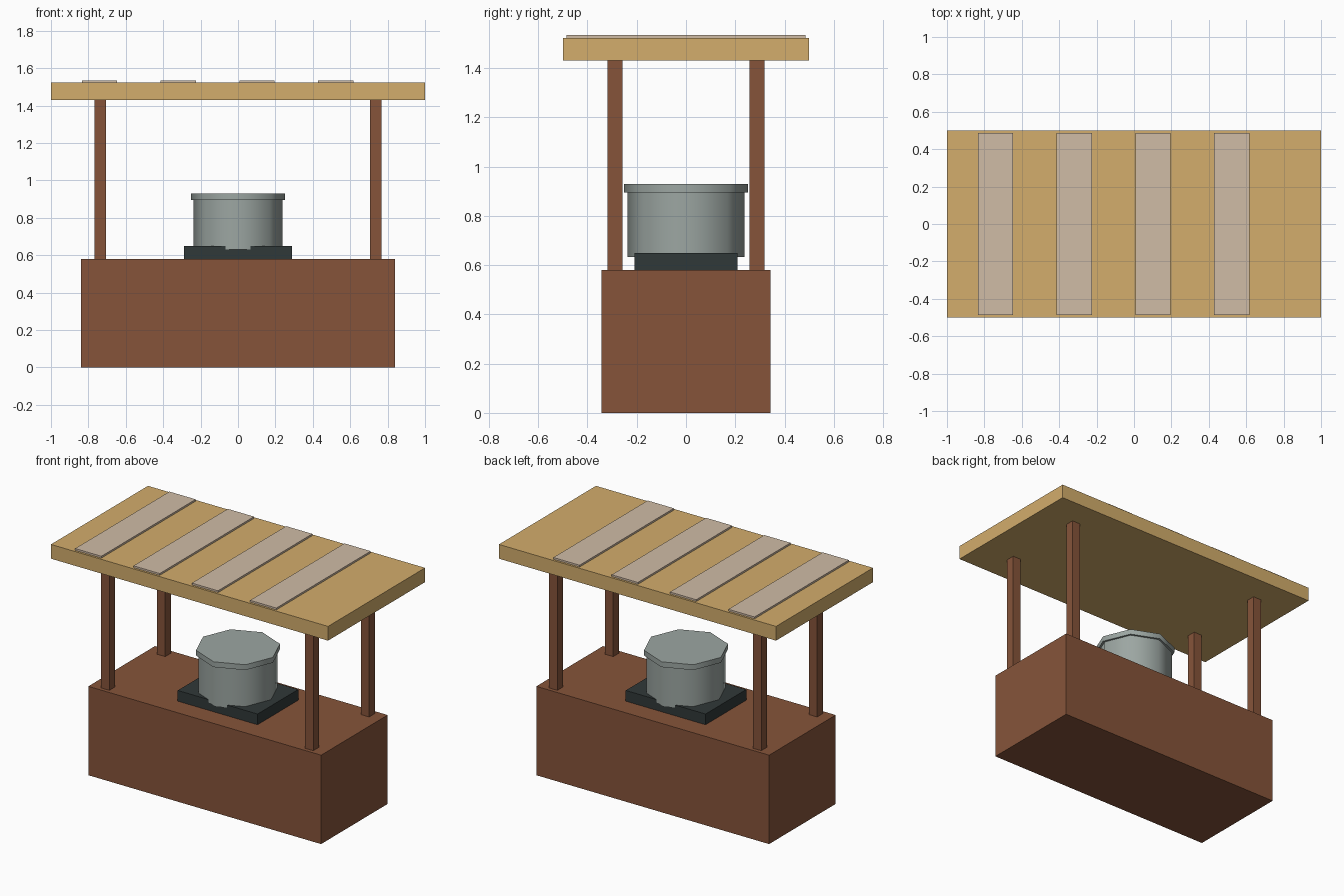
import bpy, math

if "Cube" in bpy.data.objects:
    bpy.data.objects.remove(bpy.data.objects["Cube"])


def material(name, rgb):
    m = bpy.data.materials.new(name)
    m.diffuse_color = (*[(c / 255 / 12.92 if c < 11 else ((c / 255 + 0.055) / 1.055) ** 2.4) for c in rgb], 1)
    m.use_nodes = True
    m.node_tree.nodes["Principled BSDF"].inputs["Base Color"].default_value = m.diffuse_color
    return m


BROWN = material("brown wood", (134, 84, 58))
TAN = material("tan roof", (211, 173, 108))
BEIGE = material("pale slats", (208, 188, 166))
DARK = material("dark iron", (48, 56, 56))
GREY = material("grey metal", (156, 166, 162))


def box(name, x, y, z, mat):
    """Box from (min, max) pairs on each axis."""
    bpy.ops.mesh.primitive_cube_add(size=1, location=[sum(r) / 2 for r in (x, y, z)])
    o = bpy.context.object
    o.name = name
    o.scale = [r[1] - r[0] for r in (x, y, z)]
    bpy.ops.object.transform_apply(location=False, rotation=False, scale=True)
    o.data.materials.append(mat)


def octagon(name, r, z0, z1, mat):
    """Eight-sided drum with smooth sides and flat caps."""
    bpy.ops.mesh.primitive_cylinder_add(vertices=8, radius=r, depth=z1 - z0,
                                        location=(0, 0, (z0 + z1) / 2))
    o = bpy.context.object
    o.name = name
    o.data.materials.append(mat)
    bpy.ops.object.shade_smooth_by_angle(angle=math.radians(60))


# Counter
box("counter", (-0.84, 0.84), (-0.343, 0.343), (0, 0.58), BROWN)

# Four roof posts
for sx, side in ((-1, "left"), (1, "right")):
    for sy, end in ((-1, "front"), (1, "back")):
        cx, cy = sx * 0.736, sy * 0.288
        box(f"{end}_{side}_post", (cx - 0.03, cx + 0.03), (cy - 0.03, cy + 0.03), (0.58, 1.43), BROWN)

# Roof and its slats
box("roof", (-1, 1), (-0.5, 0.5), (1.43, 1.523), TAN)
for i in range(4):
    x = -0.835 + 0.421 * i
    box(f"roof_slat_{i + 1}", (x, x + 0.189), (-0.486, 0.486), (1.523, 1.535), BEIGE)

# Stove, pot and lid
box("stove", (-0.288, 0.288), (-0.21, 0.21), (0.58, 0.65), DARK)
octagon("pot", 0.238, 0.632, 0.895, GREY)
octagon("pot_lid", 0.252, 0.895, 0.93, GREY)
